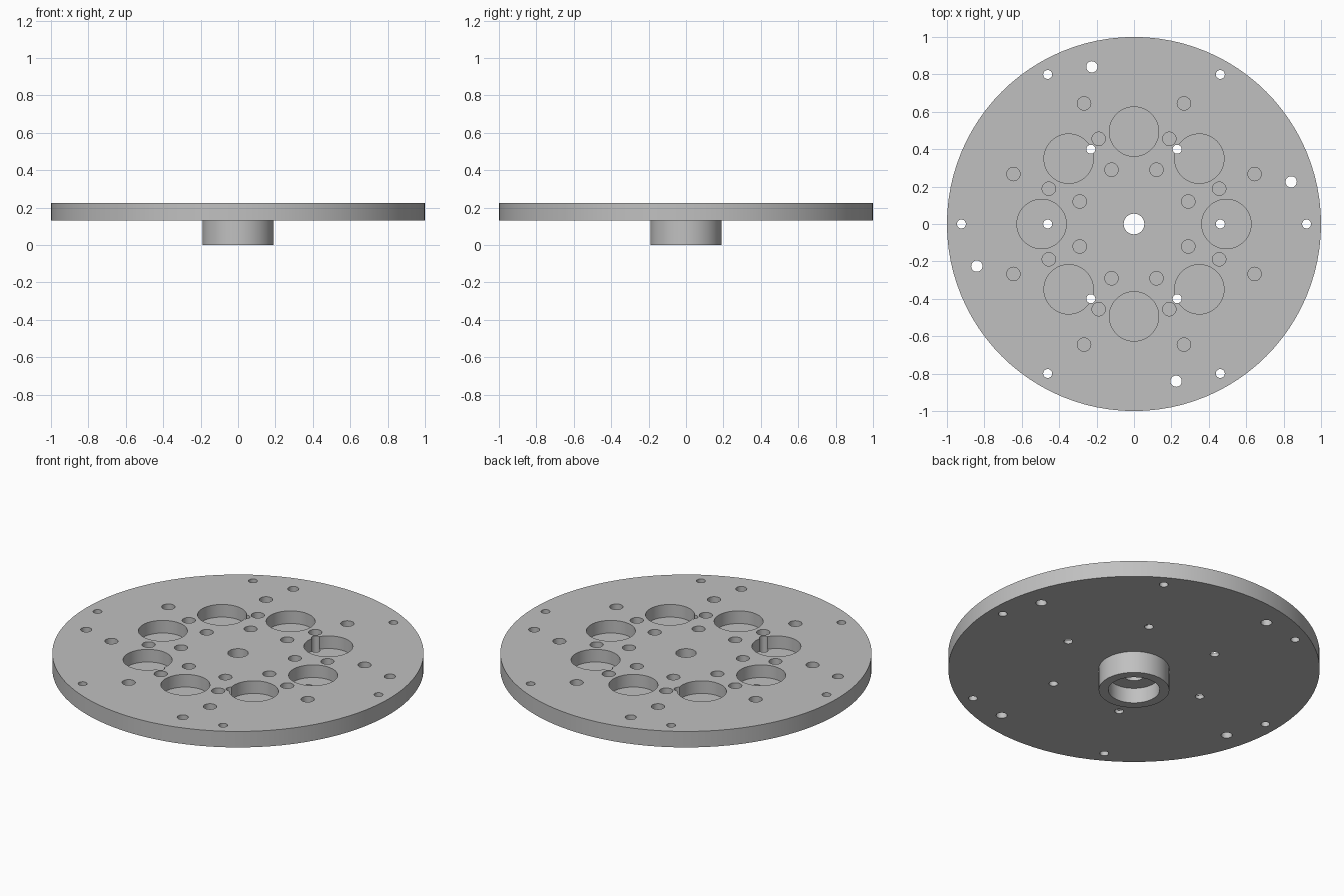
import bpy, bmesh, math
from mathutils import Matrix

cube = bpy.data.objects.get("Cube")
if cube:
    bpy.data.objects.remove(cube, do_unlink=True)

TOP, UNDERSIDE, FLOOR = 0.225, 0.13, 0.15

grey = bpy.data.materials.new("light grey metal")
grey.use_nodes = True
colour = (0.53, 0.53, 0.53, 1)
grey.diffuse_color = colour
grey.node_tree.nodes["Principled BSDF"].inputs["Base Color"].default_value = colour


def add_object(name, bm):
    bmesh.ops.recalc_face_normals(bm, faces=bm.faces)
    mesh = bpy.data.meshes.new(name)
    bm.to_mesh(mesh)
    bm.free()
    mesh.materials.append(grey)
    obj = bpy.data.objects.new(name, mesh)
    bpy.context.collection.objects.link(obj)
    return obj


def lathe(name, profile, sides):
    """Spin a closed (radius, height) profile around z."""
    bm = bmesh.new()
    rings = []
    for i in range(sides):
        a = 2 * math.pi * i / sides
        rings.append([bm.verts.new((r * math.cos(a), r * math.sin(a), z)) for r, z in profile])
    for i in range(sides):
        a, b = rings[i], rings[(i + 1) % sides]
        for j in range(len(profile)):
            k = (j + 1) % len(profile)
            bm.faces.new((a[j], b[j], b[k], a[k]))
    return add_object(name, bm)


def polar(count, radius, start):
    """Evenly spaced points on a bolt circle."""
    step = 2 * math.pi / count
    return [(radius * math.cos(math.radians(start) + i * step),
             radius * math.sin(math.radians(start) + i * step)) for i in range(count)]


def drill(target, name, holes, bottom, sides):
    """Cut vertical round holes, given as (points, radius), down to a height."""
    bm = bmesh.new()
    top = TOP + 0.1
    for points, radius in holes:
        for x, y in points:
            bmesh.ops.create_cone(bm, cap_ends=True, segments=sides, radius1=radius,
                                  radius2=radius, depth=top - bottom,
                                  matrix=Matrix.Translation((x, y, (top + bottom) / 2)))
    cutter = add_object(name, bm)
    mod = target.modifiers.new(name, "BOOLEAN")
    mod.operation = "DIFFERENCE"
    mod.solver = "EXACT"
    mod.object = cutter
    cutter.hide_render = True
    # Bake the cut and discard the cutter
    graph = bpy.context.evaluated_depsgraph_get()
    target_mesh = bpy.data.meshes.new_from_object(target.evaluated_get(graph))
    target.modifiers.clear()
    target.data = target_mesh
    bpy.data.objects.remove(cutter, do_unlink=True)


# Round plate with a counterbored hub underneath and a centre hole
plate = lathe("hub_plate", [(0.055, TOP), (1, TOP), (1, UNDERSIDE), (0.19, UNDERSIDE),
                            (0.19, 0), (0.138, 0), (0.138, 0.09), (0.055, 0.09)], 96)

# Eight large pockets
drill(plate, "pocket_cutter", [(polar(8, 0.494, 0), 0.132)], FLOOR, 48)

# Three rings of small blind holes: eight pairs about the axes
blind = [(polar(8, radius, 22.5), 0.036) for radius in (0.314, 0.493, 0.698)]
drill(plate, "blind_hole_cutter", blind, FLOOR, 24)

# Through holes: two rings of six and one ring of four
through = [(polar(6, 0.923, 0), 0.024), (polar(6, 0.4615, 0), 0.024),
           (polar(4, 0.87, 15), 0.03)]
drill(plate, "through_hole_cutter", through, 0.1, 24)

# Smooth round walls, crisp rims
bpy.ops.object.select_all(action="DESELECT")
plate.select_set(True)
bpy.context.view_layer.objects.active = plate
bpy.ops.object.shade_smooth_by_angle(angle=math.radians(30))
